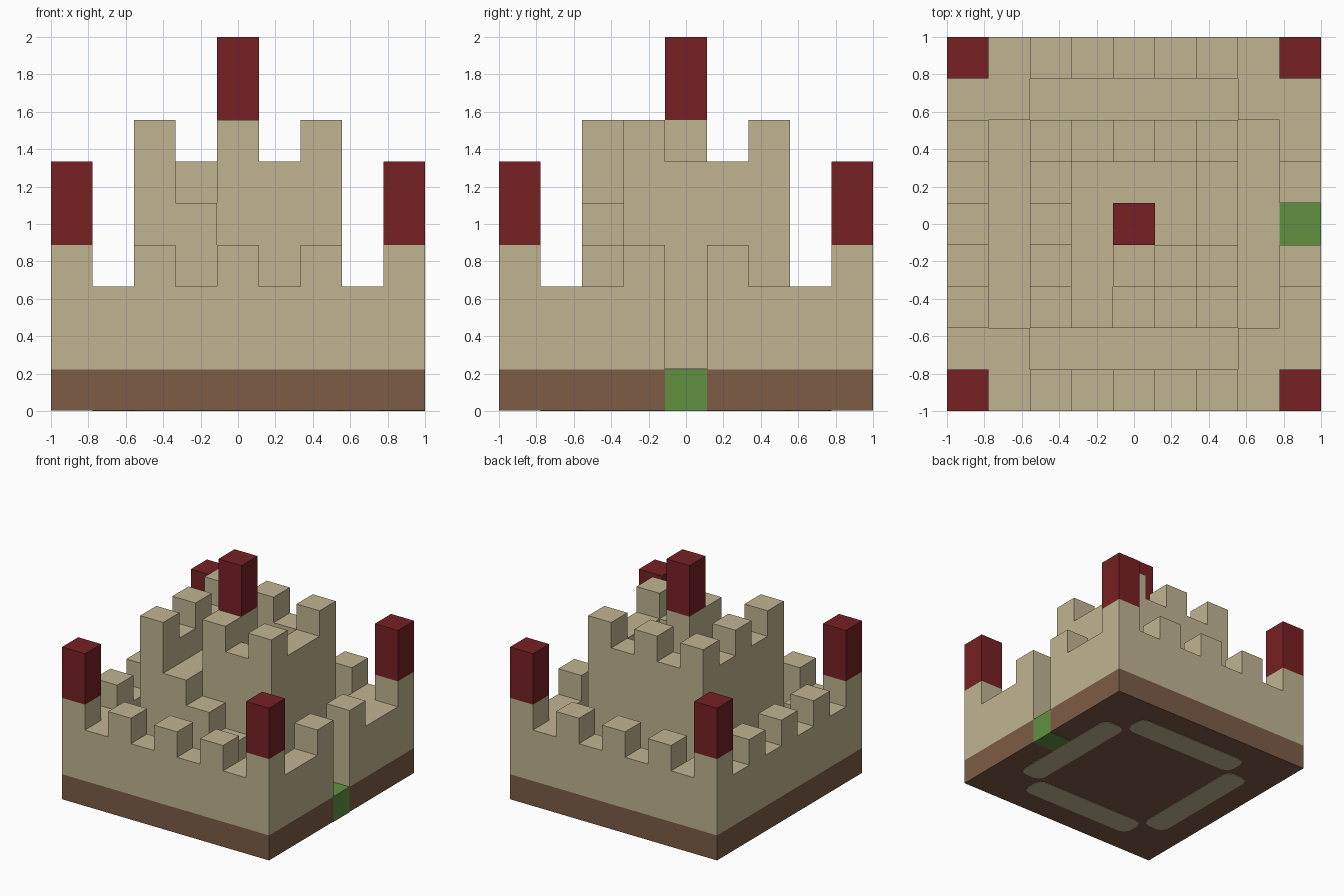
import bpy
import bmesh
from mathutils import Vector

cube = bpy.data.objects.get("Cube")
if cube:
    bpy.data.objects.remove(cube, do_unlink=True)

N = 9                # blocks along each side
U = 2 / N            # size of one block
SKIN = 0.004         # thickness of thin plates


def material(name, color):
    m = bpy.data.materials.new(name)
    m.use_nodes = True
    m.diffuse_color = (*color, 1)
    m.node_tree.nodes["Principled BSDF"].inputs["Base Color"].default_value = (*color, 1)
    return m


SAND = material("sandstone", (0.527, 0.462, 0.283))
EARTH = material("brown_earth", (0.205, 0.107, 0.061))
RED = material("dark_red", (0.188, 0.015, 0.017))
GREEN = material("grass_green", (0.122, 0.283, 0.054))


def blocks(name, mat, boxes, rounding=0):
    """One object from boxes given as (x0, x1, y0, y1, z0, z1) in block units."""
    bm = bmesh.new()
    for x0, x1, y0, y1, z0, z1 in boxes:
        made = bmesh.ops.create_cube(bm, size=1)["verts"]
        low, high = Vector((x0, y0, z0)), Vector((x1, y1, z1))
        for v in made:
            for a in range(3):
                v.co[a] = high[a] if v.co[a] > 0 else low[a]
    if rounding:
        upright = [e for e in bm.edges
                   if abs(e.verts[0].co.z - e.verts[1].co.z) > 1e-5]
        bmesh.ops.bevel(bm, geom=upright, offset=rounding, segments=2,
                        profile=0.5, affect='EDGES')
    for v in bm.verts:
        v.co = Vector((v.co.x - N / 2, v.co.y - N / 2, v.co.z)) * U
    mesh = bpy.data.meshes.new(name)
    bm.to_mesh(mesh)
    bm.free()
    mesh.materials.append(mat)
    ob = bpy.data.objects.new(name, mesh)
    bpy.context.collection.objects.link(ob)
    return ob


def column(x, y, z0, z1):
    return (x, x + 1, y, y + 1, z0, z1)


# Ground slab with a green doorstep in the right-hand edge
t = SKIN / U
blocks("ground_slab", EARTH, [(0, 8, 0, 9, t, 1), (8, 9, 0, 4, t, 1), (8, 9, 5, 9, t, 1)])
blocks("gate_step", GREEN, [column(8, 4, 0, 1)])

# Courtyard paving around the keep, and matching strips under the slab
strips = [(1, 2, 2, 7), (7, 8, 2, 7), (2, 7, 1, 2), (2, 7, 7, 8)]
blocks("courtyard_floor", SAND, [(*s, 1, 1 + t) for s in strips])
blocks("underside_strips", SAND, [(*s, 0, t) for s in strips], rounding=0.3)

# Outer wall, open above the doorstep, with raised inner corners
wall = [(0, 9, 0, 1), (0, 9, 8, 9), (0, 1, 1, 8), (8, 9, 1, 4), (8, 9, 5, 8)]
wall += [(x, x + 1, y, y + 1) for x in (1, 7) for y in (1, 7)]
blocks("outer_wall", SAND, [(*w, 1, 3) for w in wall])

# Battlements on the outer wall
corners = [(x, y) for x in (0, 8) for y in (0, 8)]
teeth = corners + [(8, 3), (8, 5)]
for i in (2, 4, 6):
    teeth += [(i, 0), (i, 8), (0, i)]
blocks("wall_battlements", SAND, [column(x, y, 3, 4) for x, y in teeth])

# Red corner turrets
blocks("corner_turrets", RED, [column(x, y, 4, 6) for x, y in corners])

# Keep with a solid core and a parapet open at the top of the stairs
blocks("keep_core", SAND, [(2, 7, 3, 7, 1, 5), column(2, 2, 1, 5)])
blocks("keep_parapet", SAND,
       [(2, 3, 2, 7, 5, 6), (3, 7, 6, 7, 5, 6), (6, 7, 3, 6, 5, 6), (4, 6, 3, 4, 5, 6)])
keep_teeth = [(2, 2), (2, 4), (2, 6), (4, 6), (6, 6), (4, 3), (6, 3)]
blocks("keep_battlements", SAND, [column(x, y, 6, 7) for x, y in keep_teeth])

# Stairs climbing along the front of the keep
blocks("keep_stairs", SAND, [column(x, 2, 1, 8 - x) for x in range(3, 7)])

# Central tower
blocks("tower_base", SAND, [column(4, 4, 5, 7)])
blocks("tower_top", RED, [column(4, 4, 7, 9)])
